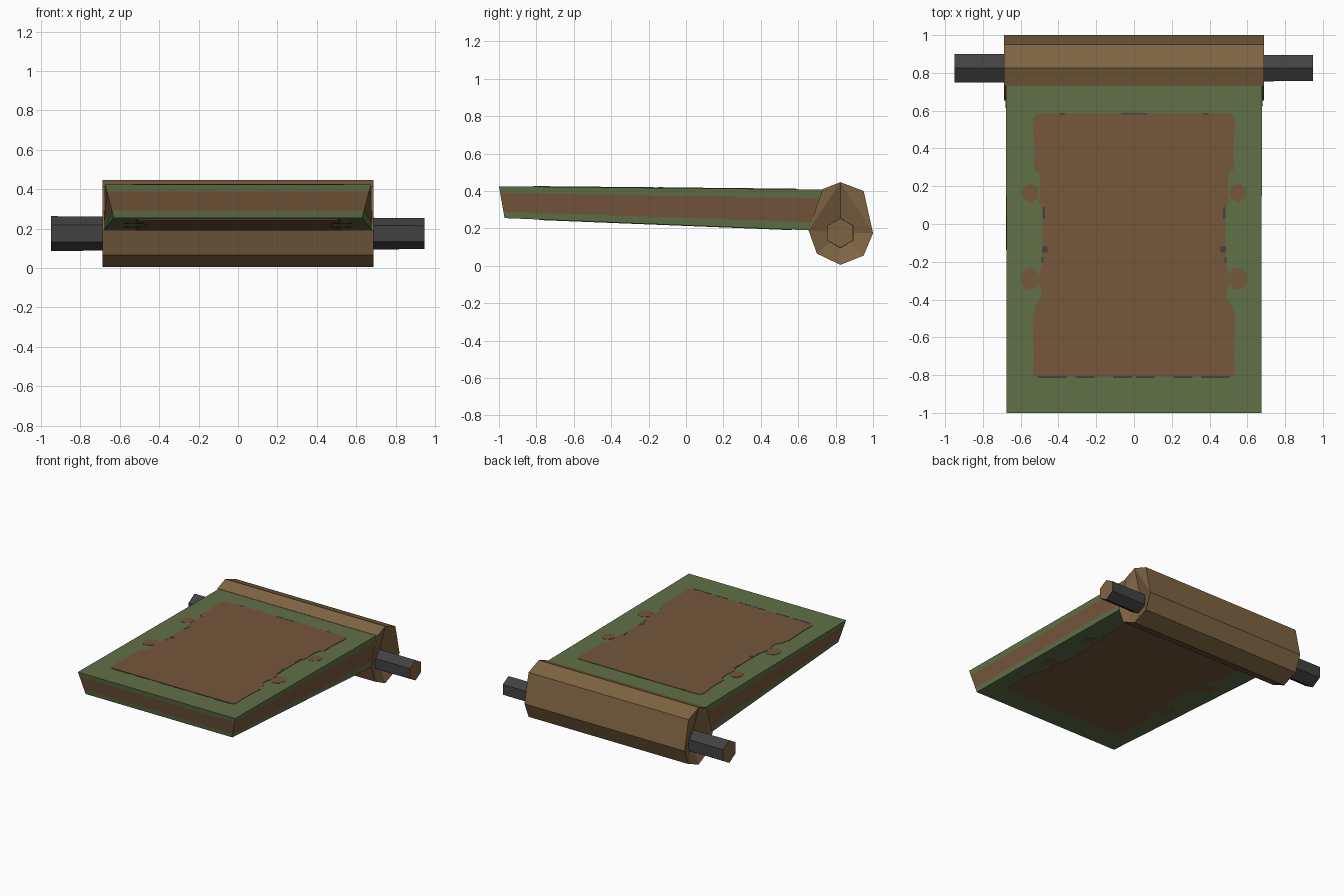
import bpy, bmesh, math

if "Cube" in bpy.data.objects:
    bpy.data.objects.remove(bpy.data.objects["Cube"])


def material(name, rgb):
    m = bpy.data.materials.new(name)
    m.diffuse_color = (*rgb, 1)
    m.use_nodes = True
    m.node_tree.nodes["Principled BSDF"].inputs["Base Color"].default_value = m.diffuse_color
    return m


GREEN = material("moss_green", (0.118, 0.165, 0.063))
BROWN = material("hide_brown", (0.178, 0.095, 0.043))
WOOD = material("roller_wood", (0.212, 0.127, 0.055))
GREY = material("dark_iron", (0.054, 0.054, 0.054))


def make(name, verts, faces, mats, rule=None):
    """Build a flat shaded mesh; rule(face) picks the material slot."""
    bm = bmesh.new()
    vs = [bm.verts.new(v) for v in verts]
    for f in faces:
        bm.faces.new([vs[i] for i in f])
    bmesh.ops.recalc_face_normals(bm, faces=bm.faces[:])
    if rule:
        for f in bm.faces:
            f.material_index = rule(f)
    me = bpy.data.meshes.new(name)
    bm.to_mesh(me)
    bm.free()
    for m in mats:
        me.materials.append(m)
    ob = bpy.data.objects.new(name, me)
    bpy.context.collection.objects.link(ob)
    return ob


def bridge(a, b, n):
    """Quads joining two rings of n vertices starting at a and b."""
    return [(a + i, a + (i + 1) % n, b + (i + 1) % n, b + i) for i in range(n)]


# Flap: four stacked rings, the middle layer of the rim is brown
bottom = [(-0.63, -0.97, 0.255), (0.63, -0.97, 0.255),
          (0.68, 0.655, 0.19), (-0.68, 0.655, 0.19)]
top = [(-0.675, -1.0, 0.425), (0.675, -1.0, 0.425),
       (0.677, 0.73, 0.408), (-0.677, 0.73, 0.408)]
verts = []
for t in (0, 0.2, 0.79, 1):
    verts += [tuple(p + (q - p) * t for p, q in zip(a, b))
              for a, b in zip(bottom, top)]
faces = [(0, 1, 2, 3), (12, 13, 14, 15)]
for k in range(3):
    faces += bridge(4 * k, 4 * k + 4, 4)
flap = make("flap", verts, faces, [GREEN, BROWN])
for i, poly in enumerate(flap.data.polygons):
    poly.material_index = 1 if 6 <= i < 10 else 0


def top_z(y):
    return 0.425 - 0.017 * (y + 1.0) / 1.73


def bottom_z(y):
    return 0.255 - 0.065 * (y + 0.97) / 1.625


def plate(name, outline, upper, mat, lift=0.003):
    """Thin painted plate following the upper or lower flap surface."""
    n = len(outline)
    surf, s = (top_z, 1) if upper else (bottom_z, -1)
    vs = [(x, y, surf(y) + s * h) for h in (-0.002, lift) for x, y in outline]
    make(name, vs, [tuple(range(n)), tuple(range(n, 2 * n))] + bridge(0, n, n), [mat])


# Brown panel with wavy sides, on both surfaces
half = [(0.52, -0.81), (0.535, -0.79), (0.53, -0.70), (0.537, -0.50),
        (0.52, -0.43), (0.495, -0.40), (0.49, -0.35), (0.505, -0.32),
        (0.50, -0.25), (0.485, -0.20), (0.485, 0.08), (0.503, 0.12),
        (0.495, 0.20), (0.50, 0.27), (0.53, 0.29), (0.525, 0.40),
        (0.538, 0.55), (0.52, 0.585)]
for side, upper, sc in (("top", True, 1.0), ("underside", False, 0.97)):
    pts = half + [(-x, y) for x, y in reversed(half)]
    plate(side + "_panel", [(x * sc, y * sc) for x, y in pts], upper, BROWN)
    # Round spots beside the panel
    for m in (-1, 1):
        for cy, rx, ry in ((0.165, 0.046, 0.05), (-0.29, 0.05, 0.06)):
            ring = [(sc * (m * 0.55 + rx * math.cos(a * math.pi / 5)),
                     sc * (cy + ry * math.sin(a * math.pi / 5))) for a in range(10)]
            plate(side + "_spot", ring, upper, BROWN, 0.002)

# Small dark flecks around the panel edge
for m in (-1, 1):
    for cx, cy, w, h in ((0.478, 0.06, 0.012, 0.06), (0.472, -0.135, 0.03, 0.03),
                         (0.484, -0.19, 0.01, 0.03), (0.43, -0.81, 0.15, 0.01),
                         (0.26, -0.81, 0.10, 0.008), (0.06, -0.81, 0.10, 0.008),
                         (0.38, 0.583, 0.03, 0.008), (0.035, 0.583, 0.07, 0.008)):
        plate("fleck", [(m * cx + i * w / 2, cy + j * h / 2)
                        for i, j in ((-1, -1), (1, -1), (1, 1), (-1, 1))],
              True, GREY, 0.004)

# Roller: uneven eight sided drum with dished ends
CY, CZ = 0.825, 0.175
profile = [(0.825, 0.447), (0.95, 0.40), (1.0, 0.175), (0.95, 0.055),
           (0.825, 0.005), (0.70, 0.065), (0.655, 0.19), (0.73, 0.41)]
verts = [(x, y, z) for x in (-0.687, 0.687) for y, z in profile]
verts += [(-0.62, CY, CZ), (0.62, CY, CZ)]
faces = bridge(0, 8, 8)
fan = [0, 2, 3, 4, 5, 6]
for base, hub in ((0, 16), (8, 17)):
    faces += [(base, base + 1, base + 2), (base + 6, base + 7, base)]
    faces += [(base + fan[i], base + fan[(i + 1) % 6], hub) for i in range(6)]
make("roller", verts, faces, [WOOD])

# Axle: slightly tapered hexagonal rod with wooden ends
verts = [(x, CY + r * math.sin(k * math.pi / 3), CZ + r * math.cos(k * math.pi / 3))
         for x, r in ((-0.95, 0.088), (0.947, 0.079)) for k in range(6)]
make("axle", verts, [tuple(range(6)), tuple(range(6, 12))] + bridge(0, 6, 6),
     [GREY, WOOD], lambda f: 1 if abs(f.normal.x) > 0.9 else 0)
